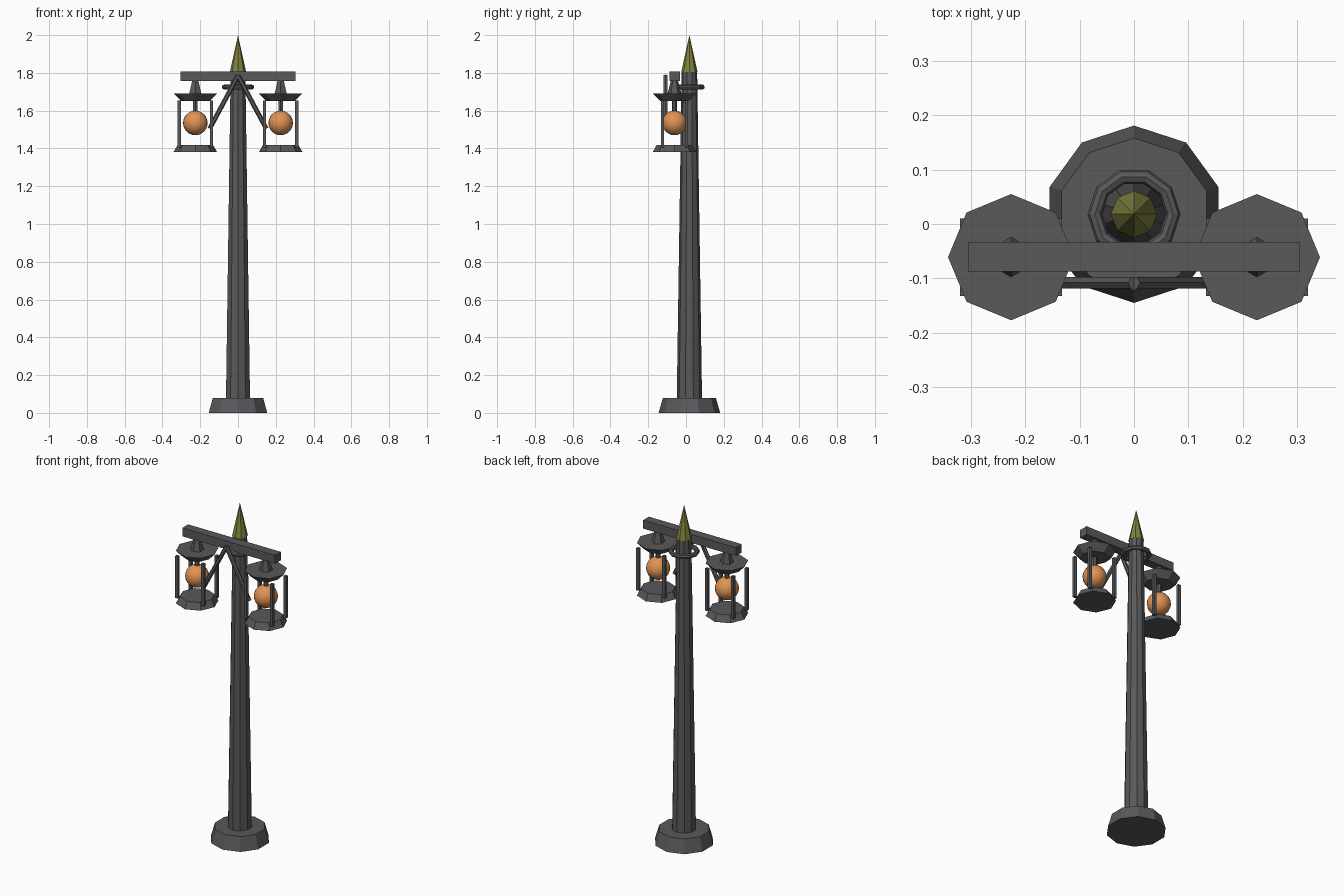
import bpy, math
from mathutils import Vector

cube = bpy.data.objects.get("Cube")
if cube:
    bpy.data.objects.remove(cube, do_unlink=True)


def material(name, rgb):
    m = bpy.data.materials.new(name)
    m.use_nodes = True
    color = (*rgb, 1)
    m.diffuse_color = color
    m.node_tree.nodes["Principled BSDF"].inputs["Base Color"].default_value = color
    return m


IRON = material("dark iron", (0.10, 0.10, 0.105))
BRASS = material("olive brass", (0.22, 0.22, 0.05))
GLOW = material("orange glass", (0.75, 0.29, 0.09))


def finish(name, mat):
    ob = bpy.context.object
    ob.name = name
    ob.data.materials.append(mat)
    return ob


def frustum(name, x, y, z0, z1, r0, r1, sides, mat=IRON):
    """Tapered prism with one corner pointing to the back."""
    bpy.ops.mesh.primitive_cone_add(vertices=sides, radius1=r0, radius2=r1,
                                    depth=z1 - z0, location=(x, y, (z0 + z1) / 2))
    return finish(name, mat)


def box(name, center, size):
    bpy.ops.mesh.primitive_cube_add(size=1, location=center)
    bpy.context.object.scale = size
    return finish(name, IRON)


def rod(name, a, b, radius):
    a, b = Vector(a), Vector(b)
    bpy.ops.mesh.primitive_cylinder_add(vertices=6, radius=radius,
                                        depth=(b - a).length, location=(a + b) / 2)
    ob = finish(name, IRON)
    ob.rotation_euler = (b - a).to_track_quat('Z', 'Y').to_euler()
    return ob


# Post with its foot, collar and spike
PY = 0.018
frustum("base", 0, PY, 0, 0.08, 0.163, 0.14, 10)
frustum("pole", 0, PY, 0.07, 1.805, 0.067, 0.041, 10)
frustum("spike", 0, PY, 1.805, 2.0, 0.043, 0, 8, BRASS)
bpy.ops.mesh.primitive_torus_add(major_segments=10, minor_segments=8, major_radius=0.072,
                                 minor_radius=0.0135, location=(0, PY, 1.725))
finish("collar", IRON)

# Crossbar
box("crossbar", (0, -0.06, 1.783), (0.61, 0.054, 0.05))

# Lanterns and braces on both sides
LX, LY = 0.226, -0.061
for side, s in (("left", 1), ("right", -1)):
    x = s * LX
    rod(side + "_brace", (0, -0.108, 1.785), (s * 0.15, -0.108, 1.505), 0.0125)
    frustum(side + "_hanger", x, LY, 1.69, 1.77, 0.037, 0.016, 6)
    frustum(side + "_lantern_roof", x, LY, 1.652, 1.692, 0.076, 0.116, 8)
    frustum(side + "_lantern_floor", x, LY, 1.38, 1.418, 0.116, 0.094, 8)
    frustum(side + "_globe_stem", x, LY, 1.56, 1.66, 0.013, 0.013, 6)
    for i in (-1, 1):
        for j in (-1, 1):
            box(side + "_lantern_post", (x + i * 0.0855, LY + j * 0.063, 1.53),
                (0.017, 0.017, 0.25))
    bpy.ops.mesh.primitive_uv_sphere_add(segments=20, ring_count=12, radius=0.065,
                                         location=(x, LY, 1.535))
    finish(side + "_globe", GLOW)
    bpy.ops.object.shade_smooth_by_angle(angle=math.radians(40))
